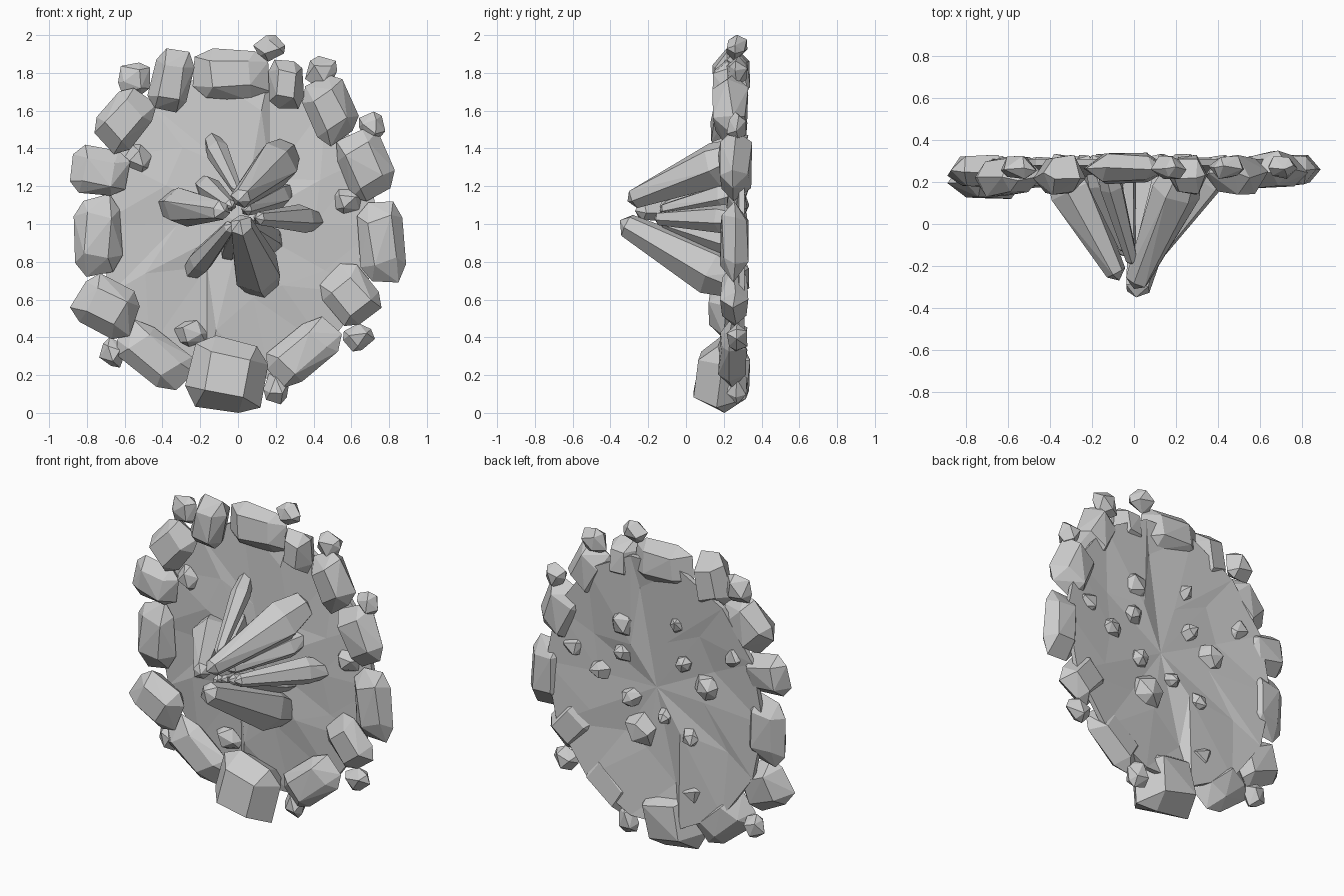
import bpy, bmesh, math, random
from mathutils import Vector

if "Cube" in bpy.data.objects:
    bpy.data.objects.remove(bpy.data.objects["Cube"])

random.seed(11)


def hull_object(name, points):
    """Flat-shaded convex solid around the points."""
    bm = bmesh.new()
    for p in points:
        bm.verts.new(p)
    res = bmesh.ops.convex_hull(bm, input=bm.verts)
    junk = {g for g in res["geom_interior"] + res["geom_unused"] if isinstance(g, bmesh.types.BMVert)}
    bmesh.ops.delete(bm, geom=list(junk), context='VERTS')
    bmesh.ops.dissolve_limit(bm, angle_limit=math.radians(7), verts=bm.verts, edges=bm.edges)
    bmesh.ops.recalc_face_normals(bm, faces=bm.faces)
    mesh = bpy.data.meshes.new(name)
    bm.to_mesh(mesh)
    bm.free()
    ob = bpy.data.objects.new(name, mesh)
    bpy.context.collection.objects.link(ob)
    return ob


def rock(name, x0, x1, z0, z1, y0, y1, tilt=0, length=1.0, sides=8):
    """Faceted boulder: three jittered rings, tilted, then fitted to its box."""
    pts = []
    for y, r, n in ((-1, 0.6, sides - 4), (-0.05, 1.0, sides), (1, 0.6, sides - 4)):
        off = 0.5 + random.uniform(-0.15, 0.15)
        for i in range(n):
            a = math.tau * (i + off) / n
            rr = r * random.uniform(0.92, 1.08)
            u = rr * length * math.copysign(abs(math.cos(a)) ** 0.6, math.cos(a))
            v = rr * math.copysign(abs(math.sin(a)) ** 0.6, math.sin(a))
            c, s = math.cos(math.radians(tilt)), math.sin(math.radians(tilt))
            pts.append(Vector((u * c - v * s, y + random.uniform(-0.2, 0.2), u * s + v * c)))
    for k, (lo, hi) in enumerate(((x0, x1), (y0, y1), (z0, z1))):
        a, b = min(p[k] for p in pts), max(p[k] for p in pts)
        for p in pts:
            p[k] = lo + (p[k] - a) / (b - a) * (hi - lo)
    return hull_object(name, pts)


def crystal(name, tip, base, width):
    """Six-sided shard, wide at the plate and tapering to the shared centre."""
    tip, base = Vector(tip), Vector(base)
    axis = (base - tip).normalized()
    u = axis.cross(Vector((0.3, 0, 1))).normalized()
    v = axis.cross(u)
    full = (base - tip).length
    pts = [tip, base]
    for t, r in ((0.06, 0.25), (0.72, 0.53), (0.93, 0.36)):
        for i in range(6):
            a = math.tau * i / 6
            rr = r * width * random.uniform(0.88, 1.08)
            pts.append(tip + axis * full * t + u * rr * math.cos(a) + v * rr * math.sin(a))
    hull_object(name, pts)


# Backing plate: thin irregular sheet, pushed slightly forward in the middle
N = 14
bumps = [random.uniform(-0.022, 0.022) for _ in range(N)]
bm = bmesh.new()
rings = {}
for side, yc, yi, yr in (("front", 0.22, 0.245, 0.28), ("back", 0.26, 0.28, 0.31)):
    mid = bm.verts.new((0.02, yc, 1.0))
    inner, outer = [], []
    for i in range(N):
        a = math.tau * i / N
        r = 0.55 + 0.2 * math.sin(i * 2.6)
        inner.append(bm.verts.new((0.74 * r * math.cos(a), yi + bumps[i], 1 + 0.82 * r * math.sin(a))))
        outer.append(bm.verts.new((0.75 * math.cos(a), yr, 0.99 + 0.83 * math.sin(a))))
    for i in range(N):
        j = (i + 1) % N
        bm.faces.new((mid, inner[i], inner[j]))
        bm.faces.new((inner[i], outer[i], outer[j]))
        bm.faces.new((inner[i], outer[j], inner[j]))
    rings[side] = outer
for i in range(N):
    j = (i + 1) % N
    bm.faces.new((rings["front"][i], rings["front"][j], rings["back"][j], rings["back"][i]))
bmesh.ops.recalc_face_normals(bm, faces=bm.faces)
mesh = bpy.data.meshes.new("backing_plate")
bm.to_mesh(mesh)
bm.free()
bpy.context.collection.objects.link(bpy.data.objects.new("backing_plate", mesh))

# Large rim rocks: x0, x1, z0, z1, y0, y1, tilt, length
for i, r in enumerate([
    (-0.24, 0.17, 1.65, 1.93, 0.19, 0.34, 0, 1.5),
    (-0.48, -0.23, 1.59, 1.93, 0.14, 0.33, 75, 1.4),
    (-0.76, -0.43, 1.37, 1.72, 0.13, 0.32, 50, 1.3),
    (-0.89, -0.57, 1.15, 1.42, 0.17, 0.33, -5, 1.2),
    (-0.87, -0.61, 0.72, 1.16, 0.18, 0.33, 90, 1.6),
    (-0.89, -0.52, 0.39, 0.74, 0.12, 0.32, -25, 1.2),
    (-0.64, -0.23, 0.12, 0.50, 0.17, 0.32, -42, 1.8),
    (-0.28, 0.16, 0.00, 0.41, 0.04, 0.34, -10, 1.1),
    (0.15, 0.55, 0.13, 0.51, 0.17, 0.32, 40, 1.8),
    (0.43, 0.76, 0.46, 0.79, 0.18, 0.33, -50, 1.2),
    (0.63, 0.89, 0.69, 1.12, 0.18, 0.33, 95, 1.5),
    (0.52, 0.83, 1.12, 1.50, 0.17, 0.35, -65, 1.3),
    (0.34, 0.64, 1.41, 1.79, 0.14, 0.33, -60, 1.3),
    (0.16, 0.35, 1.61, 1.87, 0.14, 0.33, 90, 1.4),
]):
    rock(f"rim_rock_{i + 1}", *r)

# Small pebbles: centre x, z, half width, half height
for i, (x, z, w, h) in enumerate([
    (-0.55, 1.77, 0.085, 0.085), (0.165, 1.93, 0.085, 0.07), (0.44, 1.81, 0.085, 0.08),
    (0.71, 1.52, 0.07, 0.075), (-0.53, 1.34, 0.075, 0.08), (0.58, 1.12, 0.075, 0.065),
    (0.64, 0.40, 0.085, 0.075), (0.205, 0.13, 0.07, 0.085), (-0.25, 0.42, 0.09, 0.07),
    (-0.665, 0.32, 0.07, 0.08),
]):
    rock(f"pebble_{i + 1}", x - w, x + w, z - h, z + h, 0.215, 0.325, i * 37, 1.1, 7)

# Crystal cluster: tip, base (just through the plate), width
for i, (tip, base, w) in enumerate([
    ((0.01, -0.35, 1.02), (0.14, 0.335, 0.66), 0.26),
    ((0.00, -0.31, 1.12), (0.27, 0.335, 1.39), 0.23),
    ((-0.07, -0.27, 1.07), (-0.38, 0.335, 1.10), 0.21),
    ((0.00, -0.20, 1.17), (-0.15, 0.33, 1.47), 0.12),
    ((0.09, -0.17, 1.03), (0.44, 0.33, 1.02), 0.15),
    ((-0.03, -0.16, 1.00), (-0.26, 0.33, 0.73), 0.14),
    ((0.03, -0.14, 1.07), (0.27, 0.33, 1.18), 0.14),
    ((-0.03, -0.14, 1.09), (-0.20, 0.33, 1.22), 0.13),
    ((0.03, -0.14, 1.01), (0.21, 0.33, 0.88), 0.14),
    ((-0.02, -0.14, 1.00), (-0.05, 0.33, 0.82), 0.11),
]):
    crystal(f"crystal_{i + 1}", tip, base, w)
